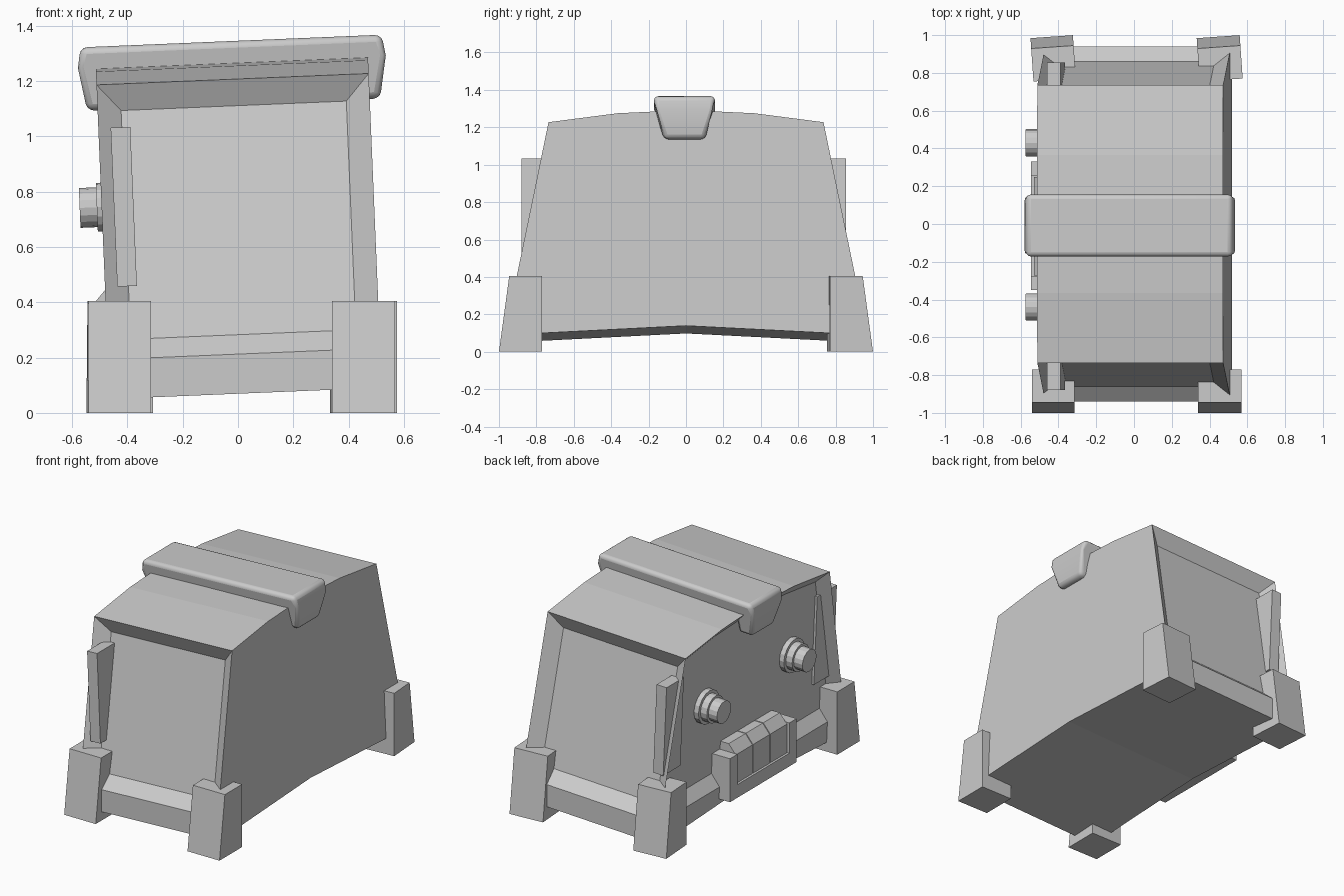
import bpy, bmesh, math
from mathutils import Matrix, Vector

if "Cube" in bpy.data.objects:
    bpy.data.objects.remove(bpy.data.objects["Cube"])

# The whole casing leans slightly about the y axis
TILT = (Matrix.Translation((0, 0, 0.74)) @ Matrix.Rotation(math.radians(-2.4), 4, 'Y')
        @ Matrix.Translation((0, 0, -0.74)))


def finish(bm, name, tilt=True):
    bmesh.ops.recalc_face_normals(bm, faces=bm.faces)
    if tilt:
        bm.transform(TILT)
    me = bpy.data.meshes.new(name)
    bm.to_mesh(me)
    bm.free()
    ob = bpy.data.objects.new(name, me)
    bpy.context.collection.objects.link(ob)
    return ob


def prism_y(bm, profile, y0, y1):
    """Extrude an (x, z) profile along y."""
    a = [bm.verts.new((x, y0, z)) for x, z in profile]
    b = [bm.verts.new((x, y1, z)) for x, z in profile]
    bm.faces.new(a)
    bm.faces.new(b[::-1])
    for i in range(len(a)):
        j = (i + 1) % len(a)
        bm.faces.new((a[i], b[i], b[j], a[j]))
    return a, b


def rect(x0, x1, z0, z1):
    return [(x0, z0), (x1, z0), (x1, z1), (x0, z1)]


# Casing: arched prism, with recessed panels on both ends and the control side
W = 0.4925
roof = [(0.735, 1.207), (0.365, 1.255), (0, 1.272), (-0.365, 1.255), (-0.735, 1.207)]
outline = [(-0.94, 0.213), (-0.94, 0.07), (0, 0.118), (0.94, 0.07), (0.94, 0.213)] + roof
bm = bmesh.new()
sides = [[bm.verts.new((x, y, z)) for y, z in outline] for x in (-W, W)]
for v in sides:
    bm.faces.new(v[0:5])
    bm.faces.new([v[0]] + v[4:])
n = len(outline)
for i in range(n):
    j = (i + 1) % n
    bm.faces.new((sides[0][i], sides[1][i], sides[1][j], sides[0][j]))
bmesh.ops.recalc_face_normals(bm, faces=bm.faces)
bm.faces.ensure_lookup_table()
ends = [f for f in bm.faces if abs(f.normal.y) > 0.9 and f.calc_area() > 0.5]
control = [f for f in bm.faces if f.normal.x < -0.9 and f.calc_area() > 0.9]
bmesh.ops.inset_individual(bm, faces=ends, thickness=0.085, depth=-0.065, use_even_offset=True)
bmesh.ops.inset_individual(bm, faces=control, thickness=0.07, depth=-0.06, use_even_offset=True)
finish(bm, "casing")

# Carry handle: strap over the roof with tapered legs
half = [(0.43, 1.23), (0.43, 1.115), (0.53, 1.115), (0.557, 1.27), (0.545, 1.345)]
strap = half + [(-x, z) for x, z in half[::-1]]
bm = bmesh.new()
prism_y(bm, strap, -0.165, 0.165)
for v in bm.verts:
    t = min(1, max(0, (v.co.z - 1.115) / 0.17))
    v.co.y = v.co.y * (0.66 + 0.34 * t) - 0.008
handle = finish(bm, "handle")
mod = handle.modifiers.new("Bevel", 'BEVEL')
mod.width = 0.025
mod.segments = 3
mod.limit_method = 'ANGLE'
mod.angle_limit = math.radians(25)
bpy.context.view_layer.objects.active = handle
handle.select_set(True)
bpy.ops.object.shade_smooth_by_angle(angle=math.radians(35))

# Upright grip bars on both ends
for sy, label in ((-1, "front"), (1, "back")):
    bm = bmesh.new()
    prism_y(bm, rect(-0.448, -0.377, 0.475, 1.05), 0.68 * sy, (0.868 - 0.012 * sy) * sy)
    finish(bm, label + "_grip_bar")

# Corner feet: blocks with sloping outer faces
for sy, label in ((-1, "front"), (1, "back")):
    for x0, x1, side in ((-0.54, -0.315, "left"), (0.34, 0.568, "right")):
        bm = bmesh.new()
        a, b = prism_y(bm, rect(x0, x1, 0.0, 0.405), 0.77 * sy, 1.0 * sy)
        for v in b:
            if v.co.z > 0.2:
                v.co.y -= 0.055 * sy
        if sy > 0:
            c = Vector(((x0 + x1) / 2, 0.88, 0))
            bmesh.ops.rotate(bm, verts=bm.verts, cent=c,
                             matrix=Matrix.Rotation(math.radians(4), 3, 'Z'))
            for v in bm.verts:
                v.co.y -= 0.008
        finish(bm, f"{label}_{side}_foot", False)

# Stepped dials on the control panel
for y, label in ((-0.44, "front"), (0.43, "back")):
    bm = bmesh.new()
    for r, x0, x1 in ((0.108, -0.42, -0.465), (0.088, -0.42, -0.51), (0.072, -0.42, -0.572)):
        m = (Matrix.Translation(((x0 + x1) / 2, y, 0.765))
             @ Matrix.Rotation(math.pi / 2, 4, 'Y'))
        bmesh.ops.create_cone(bm, cap_ends=True, segments=16, radius1=r, radius2=r,
                              depth=x0 - x1, matrix=m)
    finish(bm, label + "_dial")

# Button housing: sill with a raised post at each end
bm = bmesh.new()
prism_y(bm, rect(-0.545, -0.40, 0.115, 0.2), -0.275, 0.255)
prism_y(bm, rect(-0.545, -0.40, 0.115, 0.395), -0.35, -0.275)
prism_y(bm, rect(-0.545, -0.40, 0.115, 0.395), 0.255, 0.33)
finish(bm, "button_housing", False)

# Three push buttons with sloping tops
key = [(-0.40, 0.19), (-0.53, 0.19), (-0.53, 0.385), (-0.48, 0.445), (-0.40, 0.445)]
for i in range(3):
    y = -0.272 + i * 0.176
    bm = bmesh.new()
    prism_y(bm, key, y, y + 0.17)
    finish(bm, f"button_{i + 1}", False)
